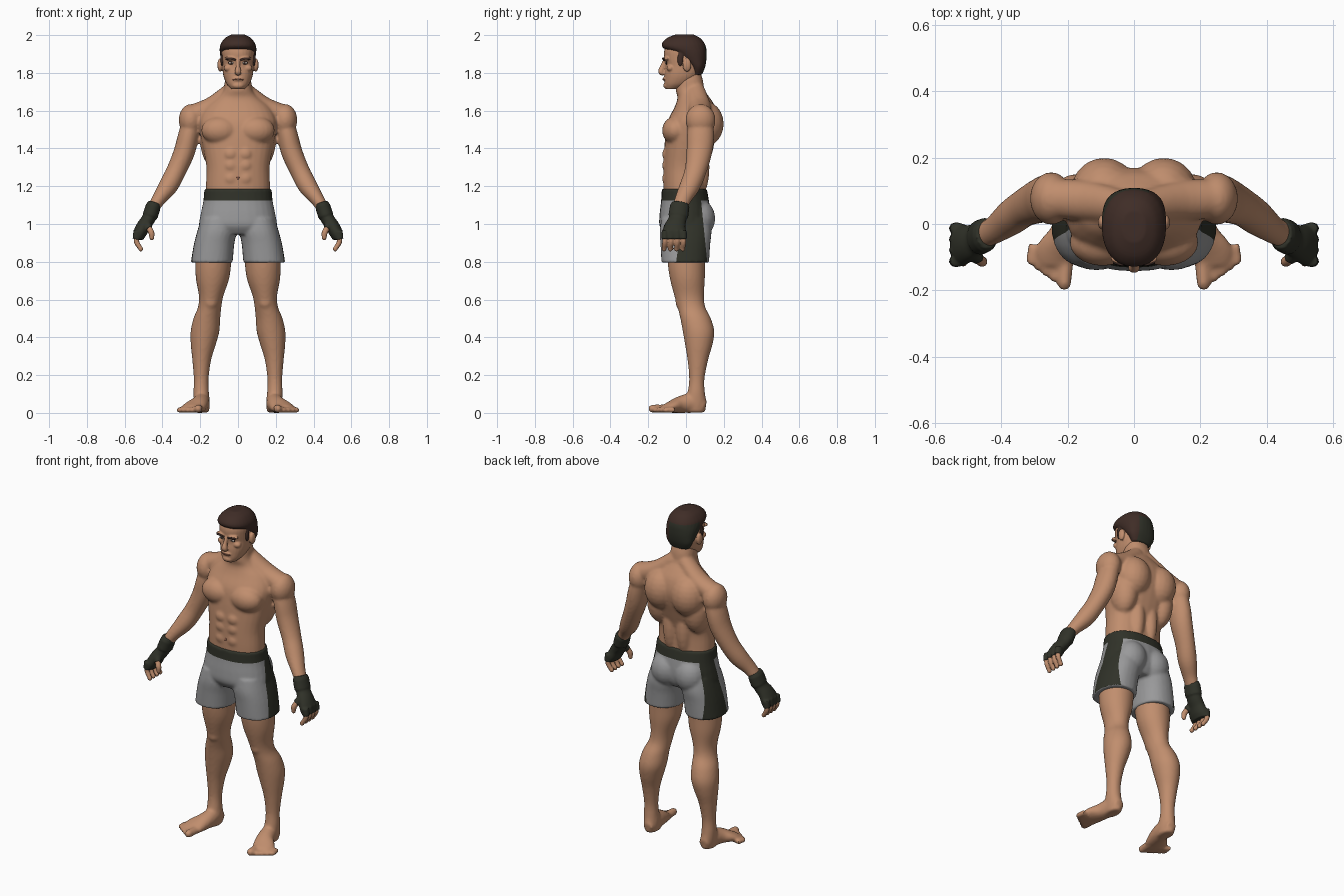
import bpy, bmesh, math
from mathutils import Vector, Matrix
from mathutils.bvhtree import BVHTree

cube = bpy.data.objects.get("Cube")
if cube:
    bpy.data.objects.remove(cube, do_unlink=True)

SEGMENTS = 28
BOTH, MIDDLE = (1, -1), (1,)
X_AXIS, Y_AXIS = Vector((1, 0, 0)), Vector((0, 1, 0))


def material(name, *rgb):
    mat = bpy.data.materials.new(name)
    mat.use_nodes = True
    mat.diffuse_color = (*rgb, 1)
    mat.node_tree.nodes["Principled BSDF"].inputs["Base Color"].default_value = (*rgb, 1)
    return mat


SKIN = material("tan skin", .53, .27, .155)
LIP = material("lip brown", .3, .12, .075)
HAIR = material("dark brown hair", .05, .026, .02)
DARK = material("charcoal olive", .03, .032, .022)
GREY = material("shorts grey", .32, .32, .325)
WHITE = material("eye white", .6, .56, .5)


def spline(rows, steps=4):
    """Smoothly interpolate rows of values."""
    padded, out = [rows[0], *rows, rows[-1]], []
    for quad in zip(padded, padded[1:], padded[2:], padded[3:]):
        for k in range(steps):
            t = k / steps
            out.append([.5 * (2 * q + (r - p) * t + (2 * p - 5 * q + 4 * r - s) * t * t
                              + (3 * q - p - 3 * r + s) * t ** 3) for p, q, r, s in zip(*quad)])
    return out + [rows[-1]]


def oval(centre, u, v, power=1.0):
    points = []
    for i in range(SEGMENTS):
        a = math.tau * i / SEGMENTS
        c, s = math.cos(a), math.sin(a)
        points.append(centre + u * math.copysign(abs(c) ** power, c)
                      + v * math.copysign(abs(s) ** power, s))
    return points


def loft(bm, rings, side):
    loops = [[bm.verts.new((p.x * side, p.y, p.z)) for p in ring] for ring in rings]
    for a, b in zip(loops, loops[1:]):
        for i in range(SEGMENTS):
            bm.faces.new((a[i - 1], a[i], b[i], b[i - 1]))
    bm.faces.new(loops[0])
    bm.faces.new(loops[-1])


def sections(bm, rows, sides=BOTH, power=.88):
    """Level cross-sections: x, z, half width, front y, back y."""
    rings = [oval(Vector((x, (f + b) / 2, z)), X_AXIS * w, Y_AXIS * ((b - f) / 2), power)
             for x, z, w, f, b in spline(rows)]
    for side in sides:
        loft(bm, rings, side)


def tube(bm, rows, sides=BOTH, ref=Y_AXIS):
    """Path with oval section: x, y, z, two radii."""
    rows = spline(rows)
    points = [Vector(r[:3]) for r in rows]
    rings = []
    for i, row in enumerate(rows):
        d = (points[min(i + 1, len(points) - 1)] - points[max(i - 1, 0)]).normalized()
        u = ref.cross(d).normalized()
        rings.append(oval(points[i], u * row[3], d.cross(u) * row[4]))
    for side in sides:
        loft(bm, rings, side)


def ball(bm, centre, radii, sides=BOTH):
    for side in sides:
        place = Matrix.Translation((centre[0] * side, *centre[1:])) @ Matrix.Diagonal((*radii, 1))
        bmesh.ops.create_uvsphere(bm, u_segments=20, v_segments=12, radius=1, matrix=place)


def finish(name, bm, mats, voxel=0, smooth=4):
    """Make the object, fusing its pieces into one skin when a voxel size is given."""
    bmesh.ops.recalc_face_normals(bm, faces=bm.faces)
    mesh = bpy.data.meshes.new(name)
    bm.to_mesh(mesh)
    bm.free()
    obj = bpy.data.objects.new(name, mesh)
    bpy.context.scene.collection.objects.link(obj)
    if voxel:
        fuse = obj.modifiers.new("fuse", 'REMESH')
        fuse.mode, fuse.voxel_size = 'VOXEL', voxel
        relax = obj.modifiers.new("relax", 'SMOOTH')
        relax.factor, relax.iterations = .5, smooth
        bpy.context.view_layer.update()
        fused = obj.evaluated_get(bpy.context.evaluated_depsgraph_get())
        mesh = bpy.data.meshes.new_from_object(fused)
        obj.modifiers.clear()
        obj.data = mesh
    mesh.materials.clear()
    for mat in mats:
        mesh.materials.append(mat)
    mesh.shade_smooth()
    mesh.set_sharp_from_angle(angle=math.radians(55))
    return obj


def paint(obj, planes, rule):
    """Cut clean colour borders, then colour faces by rule."""
    bm = bmesh.new()
    bm.from_mesh(obj.data)
    for point, normal in planes:
        bmesh.ops.bisect_plane(bm, geom=bm.verts[:] + bm.edges[:] + bm.faces[:],
                               plane_co=point, plane_no=normal)
    for face in bm.faces:
        face.material_index = int(rule(face.calc_center_median()))
    bm.to_mesh(obj.data)
    bm.free()


def front_finder(obj):
    bm = bmesh.new()
    bm.from_mesh(obj.data)
    tree = BVHTree.FromBMesh(bm)
    bm.free()
    return lambda x, z: (tree.ray_cast(Vector((x, -1, z)), Y_AXIS)[0] or Vector((0, -.1, 0))).y


# Body: torso, muscles, arms, legs and feet fused together
bm = bmesh.new()
sections(bm, [(0, .96, .16, -.1, .1), (0, 1.1, .17, -.115, .105), (0, 1.2, .17, -.12, .1),
              (0, 1.3, .167, -.12, .105), (0, 1.4, .185, -.115, .135), (0, 1.48, .2, -.108, .16),
              (0, 1.55, .205, -.095, .17), (0, 1.62, .17, -.06, .155), (0, 1.67, .11, -.045, .125),
              (0, 1.71, .076, -.055, .098), (0, 1.76, .07, -.05, .09), (0, 1.82, .06, -.04, .07)],
         MIDDLE)
ball(bm, (.095, -.055, 1.495), (.1, .072, .075))      # chest
ball(bm, (.09, .1, 1.53), (.1, .1, .12))              # upper back
ball(bm, (.125, .06, 1.44), (.075, .09, .14))         # side back
ball(bm, (.045, .06, 1.3), (.05, .065, .17))          # lower back
ball(bm, (.25, .077, 1.55), (.064, .08, .085))        # shoulder cap
for height in (1.24, 1.31, 1.37):
    ball(bm, (.038, -.09, height), (.042, .037, .04))  # stomach
tube(bm, [(.03, .05, 1.71, .045, .05), (.14, .07, 1.625, .048, .06), (.25, .077, 1.57, .06, .06)])
tube(bm, [(.235, .08, 1.58, .05, .06), (.262, .077, 1.47, .055, .072), (.285, .07, 1.38, .056, .068),
          (.328, .05, 1.28, .052, .058), (.37, .02, 1.2, .051, .054), (.42, -.017, 1.13, .037, .043),
          (.465, -.04, 1.06, .03, .038)])
sections(bm, [(.115, .96, .105, -.1, .11), (.13, .8, .096, -.097, .102), (.135, .71, .088, -.085, .1),
              (.142, .62, .065, -.062, .095), (.15, .56, .062, -.045, .102),
              (.165, .5, .071, -.03, .132), (.175, .43, .076, -.017, .15), (.184, .36, .066, -.005, .14),
              (.192, .28, .05, .008, .117), (.195, .18, .039, .017, .098), (.195, .11, .041, .008, .1),
              (.191, .05, .042, -.01, .108), (.19, .002, .036, -.01, .1)], power=1)
ball(bm, (.145, -.03, .59), (.036, .026, .042))       # kneecap
tube(bm, [(.19, .1, .033, .033, .03), (.191, .04, .052, .052, .042), (.205, -.03, .044, .045, .05),
          (.232, -.085, .03, .03, .063), (.24, -.125, .02, .02, .054)], ref=X_AXIS)
for i in range(5):
    thick = .015 if i else .022
    out = .023 * i + (.008 if i else 0)
    tube(bm, [(.205 + out, -.1 + .01 * i, thick, thick, thick),
              (.21 + out, -.175 + .017 * i, thick, thick, thick)], ref=X_AXIS)
    ball(bm, (.21 + out, -.178 + .017 * i, thick), (thick, thick, thick))
body = finish("body", bm, [SKIN], .0085, 5)

# Shorts with waistband and side panels
bm = bmesh.new()
sections(bm, [(0, 1.187, .178, -.128, .11), (0, 1.12, .184, -.132, .122), (0, 1.05, .198, -.14, .13),
              (0, .99, .205, -.14, .125), (0, .945, .17, -.11, .1)], MIDDLE)
sections(bm, [(.1, 1.03, .095, -.13, .125), (.112, .96, .104, -.139, .135),
              (.127, .89, .107, -.135, .128), (.139, .795, .111, -.13, .122)])
ball(bm, (.08, .07, 1.03), (.09, .085, .1))
shorts = finish("shorts", bm, [GREY, DARK], .0085, 4)
paint(shorts, [((0, 0, 1.125), (0, 0, 1)), ((0, -.01, 1.1), (0, 1, -.14)),
               ((0, .082, 1.1), (0, 1, .1)), ((.145, 0, 0), X_AXIS), ((-.145, 0, 0), X_AXIS)],
      lambda c: c.z > 1.125 or (abs(c.x) > .145 and c.z > .8
                                and -.01 - (1.1 - c.z) * .14 < c.y < .082 + (1.1 - c.z) * .1))

# Open-finger gloves
bm = bmesh.new()
tube(bm, [(.442, -.03, 1.11, .036, .046), (.456, -.037, 1.07, .037, .049),
          (.475, -.045, 1.025, .036, .047), (.5, -.057, .99, .036, .055),
          (.52, -.063, .95, .035, .064), (.528, -.064, .92, .025, .06)])
tube(bm, [(.448, -.033, 1.095, .04, .052), (.466, -.041, 1.04, .041, .053)])
tube(bm, [(.49, -.08, 1.01, .022, .02), (.468, -.106, .975, .019, .019)])
finger_rows = [-.112 + .033 * i for i in range(4)]
for y in finger_rows:
    tube(bm, [(.532, y, .965, .022, .018), (.54, y, .918, .019, .018)])
finish("gloves", bm, [DARK], .006, 3)

# Bare fingers and thumbs
bm = bmesh.new()
for y in finger_rows:
    tube(bm, [(.536, y, .94, .014, .014), (.537, y, .905, .014, .014), (.516, y - .004, .87, .012, .012)])
    ball(bm, (.515, y - .004, .868), (.013, .013, .014))
tube(bm, [(.475, -.1, .985, .015, .015), (.459, -.113, .955, .016, .016), (.456, -.114, .93, .013, .013)])
ball(bm, (.456, -.114, .928), (.013, .013, .015))
finish("fingers", bm, [SKIN], .005, 3)

# Head with brow, nose, lips and ears
bm = bmesh.new()
sections(bm, [(0, 1.714, .035, -.107, -.04), (0, 1.738, .058, -.114, .02), (0, 1.77, .073, -.114, .06),
              (0, 1.8, .08, -.113, .08), (0, 1.84, .083, -.108, .09), (0, 1.88, .085, -.116, .097),
              (0, 1.92, .086, -.115, .096), (0, 1.96, .074, -.095, .08), (0, 1.985, .045, -.055, .05)],
         MIDDLE)
tube(bm, [(0, -.108, 1.872, .01, .011), (0, -.122, 1.835, .011, .014), (0, -.132, 1.806, .018, .016),
          (0, -.118, 1.794, .014, .01)], MIDDLE)
ball(bm, (.036, -.104, 1.876), (.036, .018, .011))
ball(bm, (.05, -.083, 1.825), (.026, .02, .018))
ball(bm, (0, -.108, 1.768), (.03, .015, .013), MIDDLE)
ball(bm, (0, -.1, 1.733), (.032, .02, .018), MIDDLE)
ball(bm, (.095, .005, 1.842), (.014, .023, .036))
head = finish("head", bm, [SKIN], .0045, 3)

# Hair, darker on one side of the back
bm = bmesh.new()
sections(bm, [(0, 1.79, .06, .03, .085), (0, 1.83, .082, .02, .101), (0, 1.87, .091, -.025, .108),
              (0, 1.905, .096, -.07, .109), (0, 1.932, .097, -.121, .107), (0, 1.957, .09, -.127, .098),
              (0, 1.985, .068, -.1, .075), (0, 2.003, .035, -.055, .04)], MIDDLE)
ball(bm, (.083, -.03, 1.872), (.01, .016, .04))
hair = finish("hair", bm, [HAIR, DARK], .0055, 3)
paint(hair, [((.045, 0, 0), X_AXIS), ((0, .005, 0), Y_AXIS), ((0, 0, 1.945), (0, 0, 1))],
      lambda c: c.x < .045 and c.y > .005 and c.z < 1.945)

# Painted face details laid on the surface
face_y = front_finder(head)
bm = bmesh.new()
tube(bm, [(x, face_y(x, z) - .001, z, .006, .004)
          for x, z in ((.014, 1.867), (.036, 1.876), (.062, 1.874))])
finish("eyebrows", bm, [HAIR])
for name, mat, width, height, lift in (("eye_rims", HAIR, .017, .0085, 0),
                                       ("eyes", WHITE, .014, .006, .0015),
                                       ("irises", HAIR, .006, .006, .003)):
    bm = bmesh.new()
    ball(bm, (.035, face_y(.035, 1.853) - lift, 1.853), (width, .004, height))
    finish(name, bm, [mat])
bm = bmesh.new()
tube(bm, [(x, face_y(x, 1.768) - .0005, 1.768 - abs(x) * .15, .0035, .003)
          for x in (-.027, -.014, 0, .014, .027)], MIDDLE)
finish("mouth", bm, [LIP])
bm = bmesh.new()
ball(bm, (0, front_finder(body)(0, 1.245), 1.245), (.007, .003, .009), MIDDLE)
finish("navel", bm, [LIP])
